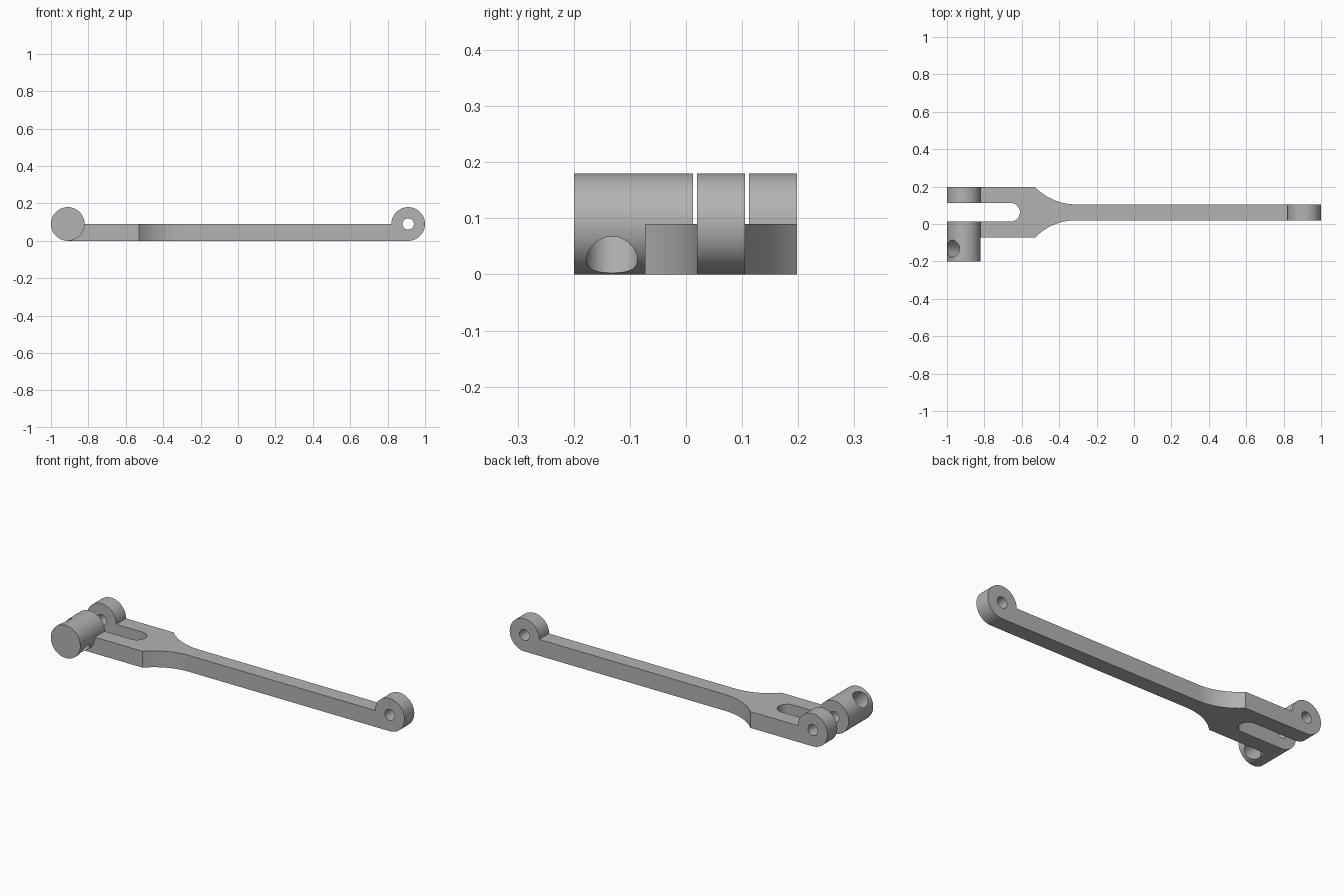
import bpy
import bmesh
from math import cos, sin, asin, pi, radians
from mathutils import Matrix, Vector

cube = bpy.data.objects.get("Cube")
if cube:
    bpy.data.objects.remove(cube, do_unlink=True)

MID_Y = 0.0625          # centre line of the bar
BAR, FORK, SLOT = 0.0425, 0.1355, 0.05   # half widths
EYE_R, EYE_X, THICK = 0.09, 0.91, 0.09

steel = bpy.data.materials.new("plain grey steel")
steel.use_nodes = True
grey = (0.45, 0.45, 0.45, 1)
steel.diffuse_color = grey
steel.node_tree.nodes["Principled BSDF"].inputs["Base Color"].default_value = grey


def new_object(name, bm):
    bmesh.ops.recalc_face_normals(bm, faces=bm.faces[:])
    mesh = bpy.data.meshes.new(name)
    bm.to_mesh(mesh)
    bm.free()
    mesh.materials.append(steel)
    obj = bpy.data.objects.new(name, mesh)
    bpy.context.collection.objects.link(obj)
    return obj


def rod(name, start, end, radius, sides=64):
    """Cylinder between two points."""
    start, end = Vector(start), Vector(end)
    axis = end - start
    turn = axis.to_track_quat('Z', 'Y').to_matrix().to_4x4()
    bm = bmesh.new()
    bmesh.ops.create_cone(bm, cap_ends=True, segments=sides, radius1=radius,
                          radius2=radius, depth=axis.length,
                          matrix=Matrix.Translation((start + end) / 2) @ turn)
    return new_object(name, bm)


def cross_rod(name, x, y0, y1, radius):
    return rod(name, (x, y0, EYE_R), (x, y1, EYE_R), radius)


def combine(target, parts, operation):
    """Apply booleans and discard the helper parts."""
    for part in parts:
        mod = target.modifiers.new(part.name, 'BOOLEAN')
        mod.operation, mod.object, mod.solver = operation, part, 'EXACT'
        part.hide_render = True
    graph = bpy.context.evaluated_depsgraph_get()
    mesh = bpy.data.meshes.new_from_object(target.evaluated_get(graph))
    target.modifiers.clear()
    target.data = mesh
    for part in parts:
        bpy.data.objects.remove(part, do_unlink=True)


# Plan outline: upper half from the eye end to the fork tips, then mirrored
flare_x, neck_x = -0.53, -0.31
run, rise = neck_x - flare_x, FORK - BAR
flare_r = (run * run + rise * rise) / (2 * rise)
sweep = asin(run / flare_r)
half = [(EYE_X, BAR)]
for i in range(17):
    a = sweep * i / 16
    half.append((neck_x - flare_r * sin(a), BAR + flare_r * (1 - cos(a))))
half += [(-EYE_X, FORK), (-EYE_X, SLOT)]
slot_x = -0.66
for i in range(13):
    a = pi / 2 * (1 - i / 12)
    half.append((slot_x + SLOT * cos(a), SLOT * sin(a)))
outline = half + [(x, -y) for x, y in reversed(half[:-1])]

# Forked bar
bm = bmesh.new()
base = bm.faces.new([bm.verts.new((x, MID_Y + y, 0)) for x, y in outline])
top = bmesh.ops.extrude_face_region(bm, geom=[base])
bmesh.ops.translate(bm, vec=(0, 0, THICK),
                    verts=[v for v in top["geom"] if isinstance(v, bmesh.types.BMVert)])
bar = new_object("forked_lever_bar", bm)

# Round bosses at both ends
combine(bar, [
    cross_rod("end_eye", EYE_X, MID_Y - BAR, MID_Y + BAR, EYE_R),
    cross_rod("back_fork_lug", -EYE_X, MID_Y + SLOT, MID_Y + FORK, EYE_R),
    cross_rod("front_barrel", -EYE_X, -0.2, MID_Y - SLOT, EYE_R),
], 'UNION')

# Pin bores, blind in the barrel, and the slanted cross hole
reach = 0.2 * cos(radians(45))
combine(bar, [
    cross_rod("end_bore", EYE_X, -0.1, 0.3, 0.03),
    cross_rod("fork_bore", -EYE_X, MID_Y - FORK, 0.3, 0.03),
    rod("slanted_hole", (-EYE_X - reach, -0.132, EYE_R + reach),
        (-EYE_X + reach, -0.132, EYE_R - reach), 0.046),
], 'DIFFERENCE')

bpy.ops.object.select_all(action='DESELECT')
bar.select_set(True)
bpy.context.view_layer.objects.active = bar
bpy.ops.object.shade_smooth_by_angle(angle=radians(30))
